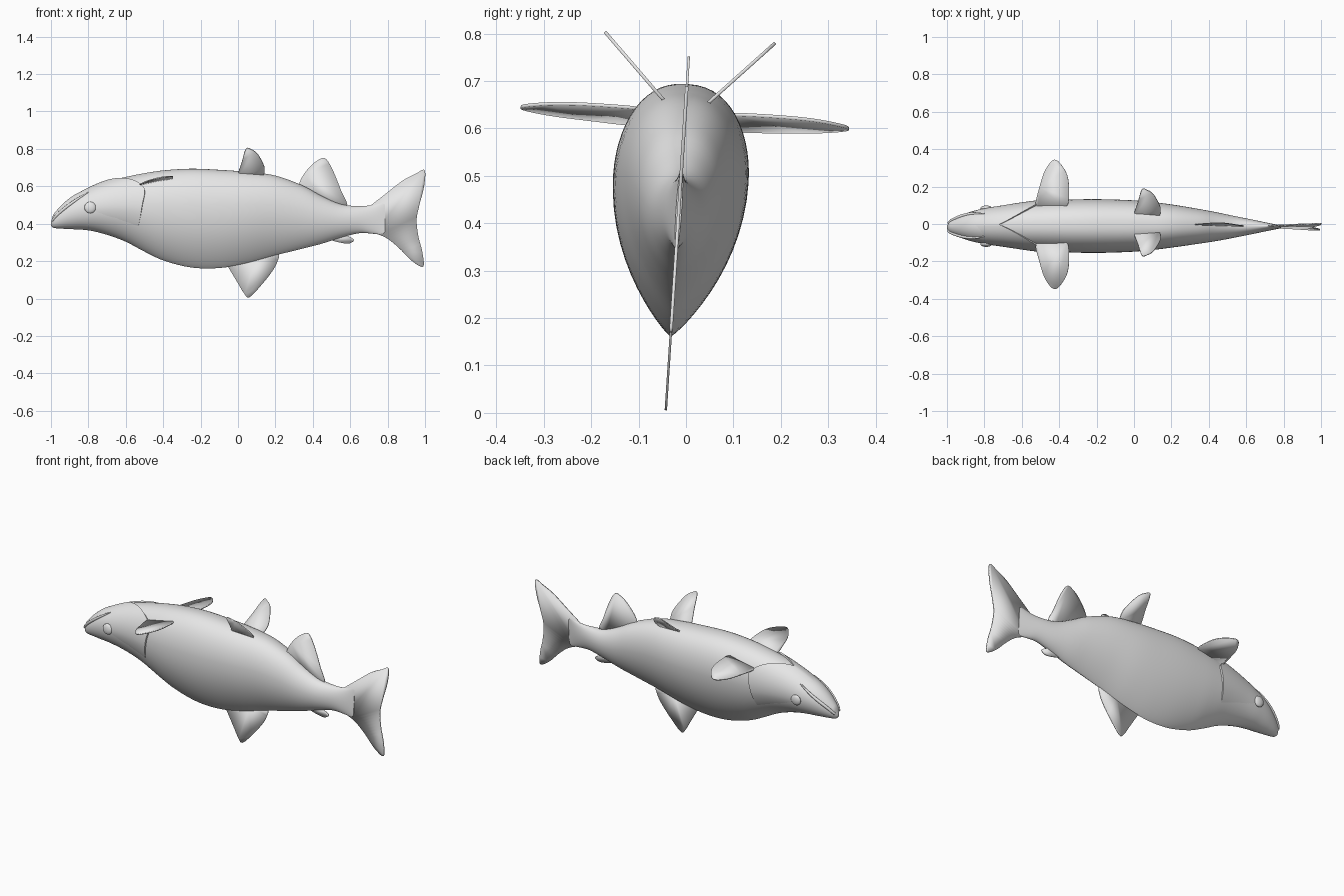
import bpy, math
from mathutils import Matrix, Vector

cube = bpy.data.objects.get("Cube")
if cube:
    bpy.data.objects.remove(cube, do_unlink=True)

# One plain grey
grey = bpy.data.materials.new("plain_grey")
grey.use_nodes = True
grey.diffuse_color = (0.8, 0.8, 0.8, 1)
grey.node_tree.nodes["Principled BSDF"].inputs["Base Color"].default_value = (0.8, 0.8, 0.8, 1)

# The whole fish leans slightly about its long axis
PIVOT = Vector((0, 0, 0.66))
LEAN = Matrix.Translation(PIVOT) @ Matrix.Rotation(-0.065, 4, 'X') @ Matrix.Translation(-PIVOT)

# Body stations: x, upper edge, lower edge, half width
STATIONS = [
    (-1, .41, .388, .008), (-.985, .452, .377, .03), (-.9, .537, .371, .07),
    (-.8, .59, .364, .095), (-.7, .625, .34, .108), (-.6, .65, .303, .12),
    (-.5, .67, .25, .13), (-.4, .685, .203, .138), (-.25, .694, .165, .143),
    (-.1, .688, .162, .141), (.05, .677, .188, .133), (.2, .657, .23, .115),
    (.35, .602, .267, .092), (.45, .547, .293, .075), (.55, .504, .325, .055),
    (.65, .494, .349, .035), (.72, .5, .346, .02), (.785, .518, .337, .006),
]


def slope(i, k):
    a, b = STATIONS[max(i - 1, 0)], STATIONS[min(i + 1, len(STATIONS) - 1)]
    return (b[k] - a[k]) / (b[0] - a[0])


def section(x):
    """Upper edge, lower edge and half width at x, smoothly interpolated."""
    x = min(max(x, STATIONS[0][0]), STATIONS[-1][0])
    i = max(n for n in range(len(STATIONS) - 1) if STATIONS[n][0] <= x)
    a, b = STATIONS[i], STATIONS[i + 1]
    h = b[0] - a[0]
    t = (x - a[0]) / h
    s = t * t * (3 - 2 * t)
    return [a[k] + (b[k] - a[k]) * s
            + h * t * (1 - t) * ((1 - t) * slope(i, k) - t * slope(i + 1, k))
            for k in (1, 2, 3)]


def middle(x):
    """Height of the widest line, and how full the middle of the body is."""
    top, low, _ = section(x)
    bulk = max(0, 1 - (abs(x + 0.05) / 0.75) ** 2)
    return low + (top - low) * (0.52 + 0.11 * bulk), bulk


def skin(x, angle, lift=0.0):
    """Point on the egg-shaped section; angle 0 is the upper edge."""
    top, low, wide = section(x)
    mid, bulk = middle(x)
    c, s = math.cos(angle), math.sin(angle)
    power = 1 - 0.15 * bulk if c > 0 else 1 + 0.8 * bulk
    y = math.copysign(abs(s) ** power, s) * wide
    z = mid + c * ((top - mid) if c > 0 else (mid - low))
    return Vector((x, y + lift * s, z + lift * c))


def skin_at(x, z, side):
    top, low, _ = section(x)
    mid, _ = middle(x)
    reach = top - mid if z > mid else mid - low
    return skin(x, side * math.acos(max(-1, min(1, (z - mid) / reach))))


def finish(obj, angle=40):
    obj.data.materials.append(grey)
    obj.matrix_world = LEAN @ obj.matrix_world
    if obj.type == 'MESH':
        bpy.ops.object.select_all(action='DESELECT')
        obj.select_set(True)
        bpy.context.view_layer.objects.active = obj
        bpy.ops.object.shade_smooth_by_angle(angle=math.radians(angle))
    return obj


def mesh_object(name, verts, faces):
    mesh = bpy.data.meshes.new(name)
    mesh.from_pydata(verts, [], faces)
    obj = bpy.data.objects.new(name, mesh)
    bpy.context.collection.objects.link(obj)
    return obj


def loft(name, rows, closed):
    n = len(rows[0])
    faces = []
    for i in range(len(rows) - 1):
        for j in range(n if closed else n - 1):
            k = (j + 1) % n
            faces.append((i * n + j, i * n + n + j, i * n + n + k, i * n + k))
    if closed:
        last = (len(rows) - 1) * n
        faces += [tuple(range(n)), tuple(last + j for j in reversed(range(n)))]
    return finish(mesh_object(name, [p for r in rows for p in r], faces))


# Body, with rings packed closer at the snout and tail
RINGS, AROUND = 90, 56
rows = []
for i in range(RINGS + 1):
    x = -0.1075 - 0.8925 * math.cos(math.pi * i / RINGS)
    rows.append([skin(x, math.tau * j / AROUND) for j in range(AROUND)])
loft("body", rows, True)


# Gill covers: a thin raised shell whose rear edge sweeps into a V
def gill_edge(angle):
    a = abs(angle)
    return -0.5 - 0.22 * max(0, 1 - a / 1.1) ** 1.3 - 0.04 * max(0, a - 1.3)


angles = [2.5 * (j / 30 - 1) for j in range(61)]
rows = []
for i in range(17):
    t = i / 16
    row = []
    for a in angles:
        fade = min(1, max(0, (2.3 - abs(a)) / 0.6))
        row.append(skin(-0.9 + (gill_edge(a) + 0.9) * t, a, 0.013 * t * fade - 0.004))
    rows.append(row)
rows.append([skin(gill_edge(a) + 0.004, a, -0.012) for a in angles])
loft("gill_covers", rows, False)


# Paired lips along the mouth, and eyes
for side, word in ((1, "left"), (-1, "right")):
    curve = bpy.data.curves.new(word + "_lip", 'CURVE')
    curve.dimensions = '3D'
    curve.bevel_depth = 0.009
    curve.bevel_resolution = 3
    curve.use_fill_caps = True
    line = curve.splines.new('POLY')
    line.points.add(15)
    for i, p in enumerate(line.points):
        t = i / 15
        x = -0.992 + 0.192 * t
        spot = skin_at(x, 0.415 + 0.15 * t ** 0.8, side)
        p.co = (*spot, 1)
        p.radius = 0.35 + 0.65 * math.sin(math.pi * min(1, 0.25 + 0.75 * t))
    lip = bpy.data.objects.new(word + "_lip", curve)
    bpy.context.collection.objects.link(lip)
    finish(lip)

    spot = skin_at(-0.79, 0.48, side)
    bpy.ops.mesh.primitive_uv_sphere_add(segments=24, ring_count=16, radius=0.031, location=spot)
    eye = bpy.context.object
    eye.name = word + "_eye"
    eye.scale = (1, 0.45, 1)
    bpy.context.view_layer.update()
    finish(eye)


def smooth_path(pts, steps=5):
    """Rounded path through the given outline points."""
    pts = [Vector(p) for p in pts]
    out = []
    for i in range(len(pts) - 1):
        a, b = pts[i], pts[i + 1]
        ma = (b - pts[max(i - 1, 0)]) / 2
        mb = (pts[min(i + 2, len(pts) - 1)] - a) / 2
        for k in range(steps):
            t = k / steps
            s = t * t * (3 - 2 * t)
            out.append(a + (b - a) * s + t * (1 - t) * ((1 - t) * ma - t * mb))
    return out + [pts[-1]]


def fin(name, outline, place, thick=0.005):
    verts = [place(*p) for p in smooth_path(outline)]
    obj = mesh_object(name, verts, [tuple(range(len(verts)))])
    mod = obj.modifiers.new("thickness", 'SOLIDIFY')
    mod.thickness = thick
    mod.offset = 0
    return finish(obj, 30)


# Fins on the centre plane
def upright(x, z):
    return (x, 0, z)


fin("upper_fin", [(.32, .59), (.34, .645), (.38, .7), (.42, .735), (.465, .75),
                  (.505, .69), (.55, .58), (.58, .49), (.45, .5)], upright)
fin("lower_fin", [(-.06, .18), (0, .08), (.03, .03), (.06, .005), (.12, .065),
                  (.18, .14), (.21, .195), (.21, .24), (.08, .23)], upright)
fin("small_lower_fin", [(.47, .32), (.53, .302), (.59, .293), (.62, .312),
                        (.59, .332), (.55, .35)], upright)
fin("tail_fin", [(.7, .49), (.79, .56), (.88, .63), (.95, .667), (.998, .686),
                 (.995, .6), (.97, .5), (.955, .42), (.965, .33), (.985, .25),
                 (.99, .17), (.93, .2), (.86, .27), (.79, .325), (.7, .36)], upright, 0.007)

# Paired side fins
for side, word in ((1, "left"), (-1, "right")):
    fin(word + "_front_fin",
        [(-.49, .09), (-.525, .11), (-.505, .2), (-.475, .29), (-.425, .347),
         (-.375, .3), (-.35, .23), (-.35, .12), (-.37, .09)],
        lambda x, y: (x, side * y, 0.62 + 0.2 * (x + 0.435)), 0.007)
    fin(word + "_rear_fin",
        [(0, .04), (.002, .06), (.02, .11), (.042, .175), (.07, .173), (.105, .15),
         (.14, .09), (.14, .055), (.13, .04)],
        lambda x, y: (x, side * y, 0.665 + 1.02 * (y - 0.055)), 0.007)
